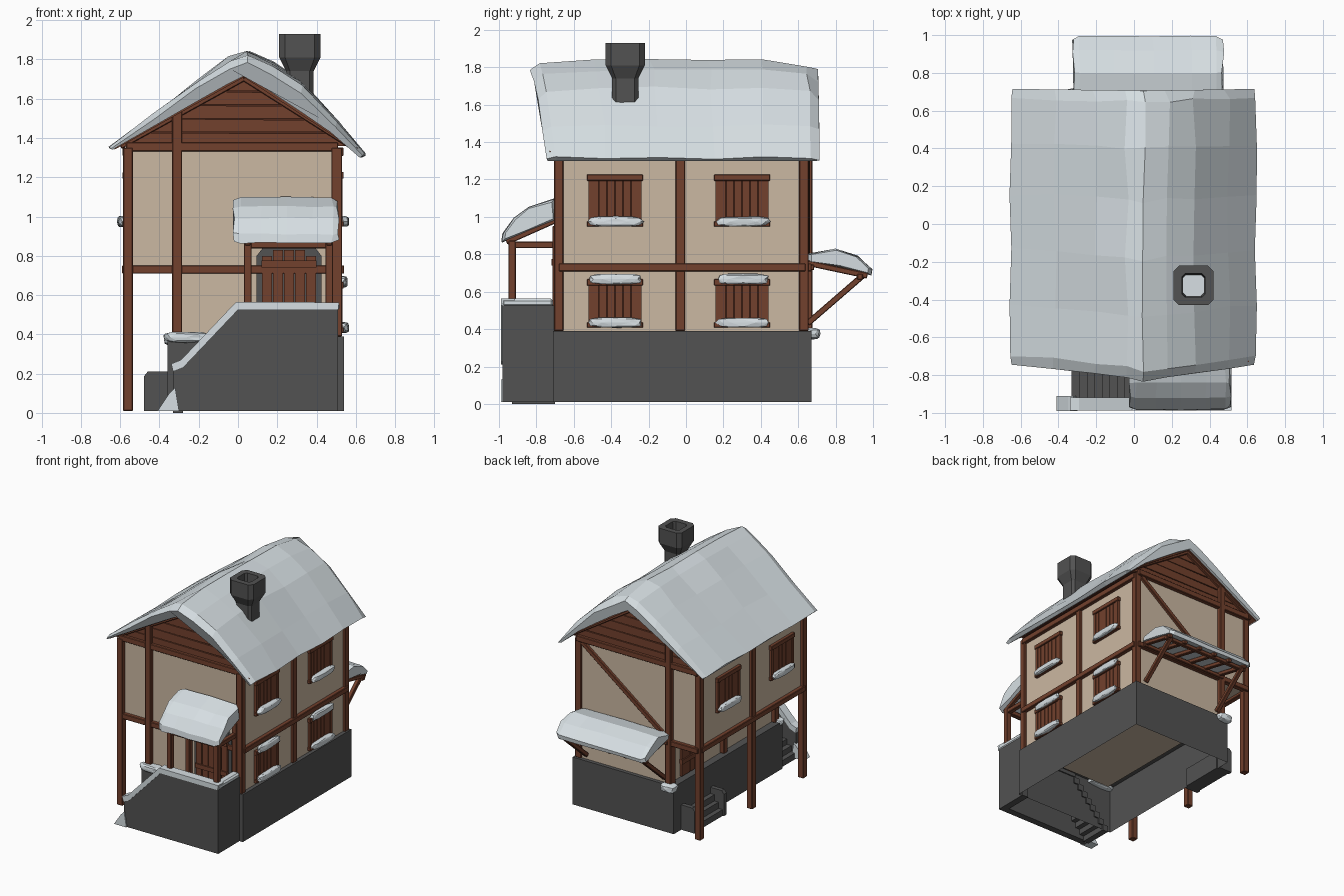
import bpy, bmesh, math, random
from mathutils import Vector, Matrix

random.seed(4)
cube = bpy.data.objects.get("Cube")
if cube:
    bpy.data.objects.remove(cube, do_unlink=True)


def material(name, r, g, b):
    m = bpy.data.materials.new(name)
    m.use_nodes = True
    m.diffuse_color = (r, g, b, 1)
    m.node_tree.nodes["Principled BSDF"].inputs["Base Color"].default_value = (r, g, b, 1)
    return m


WOOD = material("brown wood", .17, .052, .026)
DARK = material("dark wood", .075, .022, .012)
PLASTER = material("beige plaster", .6, .48, .36)
STONE = material("grey stone", .085, .085, .085)
SNOW = material("snow", .68, .74, .77)


def finish(name, bm, mat, bevel=0):
    bmesh.ops.recalc_face_normals(bm, faces=bm.faces)
    me = bpy.data.meshes.new(name)
    bm.to_mesh(me)
    bm.free()
    me.materials.append(mat)
    ob = bpy.data.objects.new(name, me)
    bpy.context.collection.objects.link(ob)
    if bevel:
        mod = ob.modifiers.new("bevel", "BEVEL")
        mod.width, mod.segments = bevel, 1
    return ob


def box(name, x, y, z, mat, bevel=0, bottomless=False):
    bm = bmesh.new()
    bmesh.ops.create_cube(bm, size=1)
    for v in bm.verts:
        v.co = [lo if c < 0 else hi for c, (lo, hi) in zip(v.co, (x, y, z))]
    if bottomless:
        low = min(bm.faces, key=lambda f: f.calc_center_median().z)
        bmesh.ops.delete(bm, geom=[low], context="FACES_ONLY")
    return finish(name, bm, mat, bevel)


def beam(name, a, b, w=.045, mat=WOOD):
    a, b = Vector(a), Vector(b)
    bm = bmesh.new()
    bmesh.ops.create_cube(bm, size=1)
    turn = (b - a).to_track_quat("Z", "Y").to_matrix().to_4x4()
    bm.transform(Matrix.Translation((a + b) / 2) @ turn @ Matrix.Diagonal((w, w, (b - a).length, 1)))
    return finish(name, bm, mat, .004)


def loft(name, rings, mat):
    bm = bmesh.new()
    loops = [[bm.verts.new(p) for p in ring] for ring in rings]
    n = len(loops[0])
    for a, b in zip(loops, loops[1:]):
        for i in range(n):
            j = (i + 1) % n
            bm.faces.new((a[i], a[j], b[j], b[i]))
    bm.faces.new(loops[0])
    bm.faces.new(loops[-1])
    return finish(name, bm, mat)


def prism(name, pts, axis, a, b, mat):
    place = (lambda p, t: (t, *p)) if axis == "x" else (lambda p, t: (p[0], t, p[1]))
    return loft(name, [[place(p, t) for p in pts] for t in (a, b)], mat)


def snow_lump(name, x, y, z):
    # Squarish faceted drift
    bm = bmesh.new()
    bmesh.ops.create_icosphere(bm, subdivisions=2, radius=1)
    for v in bm.verts:
        unit = [math.copysign(abs(c) ** .6, c) * random.uniform(.82, 1) for c in v.co]
        v.co = [(lo + hi) / 2 + u * (hi - lo) / 2 for u, (lo, hi) in zip(unit, (x, y, z))]
    return finish(name, bm, SNOW)


def jit(k):
    return random.uniform(-k, k)


# Stone base, floor underside and plaster storeys
box("stone_base", (-.36, .54), (-.71, .67), (.01, .39), STONE, 0, True)
box("floor_underside", (-.3, .5), (-.66, .63), (.365, .38), PLASTER)
box("lower_storey", (-.3, .51), (-.67, .64), (.38, .74), PLASTER)
box("upper_storey", (-.56, .51), (-.67, .64), (.73, 1.35), PLASTER)

# Timber frame
YS = (-.68, -.03, .63)
for y in YS:
    box("right_post", (.475, .53), (y - .025, y + .025), (.39, 1.35), WOOD, .004)
    box("left_post", (-.585, -.535), (y - .025, y + .025), (.01, 1.35), WOOD, .004)
    box("inner_post", (-.335, -.285), (y - .025, y + .025), (.39, .75), WOOD, .004)
for x, name in ((.52, "right_rail"), (-.57, "left_rail"), (-.31, "inner_rail")):
    beam(name, (x, -.68, .73), (x, .64, .73), .042)
for x, name in ((.515, "right_wall_plate"), (-.565, "left_wall_plate")):
    beam(name, (x, -.68, 1.33), (x, .64, 1.33), .045)
for y, name in ((-.68, "front"), (.65, "back")):
    beam(name + "_rail", (-.57, y, .73), (.51, y, .73), .042)
    beam(name + "_tie_beam", (-.57, y, 1.355), (.51, y, 1.355), .045)
    beam(name + "_tall_post", (-.31, y, .39), (-.31, y, 1.54), .05)
beam("back_brace", (.47, .645, 1.33), (-.28, .645, .76), .035)

# Boarded gables with dark gaps between planks
left_end, top, right_end = (-.6, 1.36), (.03, 1.72), (.58, 1.36)


def gable_span(z):
    t = (z - left_end[1]) / (top[1] - left_end[1])
    return left_end[0] + (top[0] - left_end[0]) * t, right_end[0] + (top[0] - right_end[0]) * t


prism("gable_core", [left_end, right_end, top], "y", -.66, .63, DARK)
for y, s in ((-.66, -1), (.63, 1)):
    for i in range(5):
        z0, z1 = 1.36 + i * .07, 1.36 + i * .07 + .064
        (a, b), (c, d) = gable_span(z0), gable_span(z1)
        tilt = jit(.004)
        prism("gable_board", [(a, z0), (b, z0), (d, z1 + tilt), (c, z1 - tilt)], "y", y, y + s * .018, WOOD)
    for end in (left_end, right_end):
        beam("gable_rafter", (end[0], y + s * .02, end[1]), (top[0], y + s * .02, top[1] - .012), .035)

# Wooden roof deck and thick faceted snow
deck = [(-.63, 1.34), (.03, 1.71), (.61, 1.33), (.61, 1.35), (.03, 1.735), (-.63, 1.36)]
prism("roof_deck", deck, "y", -.73, .68, WOOD)
outer = [(-.655, 1.355), (-.42, 1.53), (-.2, 1.70), (-.04, 1.81), (.05, 1.85),
         (.18, 1.79), (.32, 1.69), (.5, 1.49), (.645, 1.315)]
inner = [(.62, 1.3), (.47, 1.43), (.31, 1.54), (.16, 1.64), (.03, 1.715),
         (-.06, 1.67), (-.22, 1.58), (-.42, 1.465), (-.64, 1.34)]
under = inner[::-1]
rings = []
for k, t in enumerate((0, .035, .22, .42, .62, .8, .965, 1)):
    ring, edge = [], k in (0, 7)
    for i, (x, z) in enumerate(outer):
        u = 1 - abs(i - 4) / 4
        y = (-.745 - .09 * u) * (1 - t) + (.715 - .01 * u) * t
        f = .55 if edge else 1
        sag = (0, .03, .01, 0, .01, .005, .04, 0)[k] * u
        ix, iz = under[i]
        wob = .012 if 0 < i < 8 else .006
        ring.append((ix + (x - ix) * f + jit(wob), y + (0 if edge else jit(.01)),
                     iz + (z - iz) * f - sag + jit(.007)))
    for x, z in inner:
        ring.append((x, (-.74 - .08 * (z - 1.3)) * (1 - t) + .7 * t, z))
    rings.append(ring)
loft("roof_snow", rings, SNOW)

# Hollow flared chimney with clipped corners
bm = bmesh.new()
loops = []
for r, z in ((.07, 1.5), (.07, 1.74), (.105, 1.81), (.105, 1.93), (.062, 1.93), (.055, 1.78)):
    c = r * .72
    ring = [(r, -c), (r, c), (c, r), (-c, r), (-r, c), (-r, -c), (-c, -r), (c, -r)]
    loops.append([bm.verts.new((.315 + x, -.325 + y, z)) for x, y in ring])
for a, b in zip(loops, loops[1:]):
    for i in range(8):
        bm.faces.new((a[i], a[i - 1], b[i - 1], b[i]))
finish("chimney", bm, STONE)
box("chimney_snow", (.26, .37), (-.38, -.27), (1.77, 1.785), SNOW)


# Shuttered windows with snowy sills
def window(x, s, y, z0, z1, capped):
    def span(a, b):
        return tuple(sorted((x + s * a, x + s * b)))
    box("window_back", span(0, .006), (y - .13, y + .13), (z0 + .02, z1 - .01), DARK)
    for i in range(6):
        c = y - .108 + i * .043
        box("shutter_plank", span(0, .016), (c - .019, c + .019), (z0 + .02 + jit(.006), z1 - .02), WOOD)
    for z, h in ((z1 - .015, .017), (z0 + .012, .014)):
        box("window_rail", span(0, .028), (y - .15, y + .15), (z - h, z + h), WOOD, .003)
    for e in (-.13, .13):
        box("window_jamb", span(0, .022), (y + e - .012, y + e + .012), (z0, z1), WOOD)
    snow_lump("sill_snow", span(0, .058), (y - .15, y + .16), (z0 - .005, z0 + .055))
    if capped:
        snow_lump("lintel_snow", span(0, .05), (y - .15, y + .16), (z1 - .03, z1 + .035))


for y in (-.38, .3):
    window(.51, 1, y, .95, 1.225, False)
    window(.51, 1, y, .41, .665, True)
for y in (-.4, .28):
    window(-.56, -1, y, .95, 1.225, False)


# Plank doors
def planks(name, place):
    for i in range(5):
        place(name, i * .056 + .003, i * .056 + .053, .4, .83 - (.03 if i in (0, 4) else 0), .018)
    for z in (.5, .74):
        place(name + "_brace", 0, .28, z, z + .035, .028)


arch = [(.095, .39), (.425, .39), (.425, .8), (.39, .845), (.13, .845), (.095, .8)]
prism("door_surround", arch, "y", -.69, -.66, STONE)
planks("front_door", lambda n, a, b, z0, z1, d: box(n, (.12 + a, .12 + b), (-.69 - d, -.67), (z0, z1), WOOD))
planks("side_door", lambda n, a, b, z0, z1, d:
       box(n, (-.3 - d, -.29), (.23 + a, .23 + b), (z0, min(z1, .7)), WOOD))

# Porch: posts, beams, canopy
for x in (.05, .465):
    box("porch_post", (x - .02, x + .02), (-.95, -.91), (.4, .87), WOOD, .004)
    box("porch_wall_post", (x - .02, x + .02), (-.715, -.675), (.39, .95), WOOD, .004)
    beam("porch_side_beam", (x, -.94, .85), (x, -.68, .85), .035)
    beam("porch_rafter", (x, -.96, .865), (x, -.69, .985), .03)
beam("porch_front_beam", (.03, -.93, .855), (.485, -.93, .855), .035)


def canopy_snow(name, profile, xs, tips):
    cy = sum(p[0] for p in profile) / len(profile)
    cz = sum(p[1] for p in profile) / len(profile)
    rings = []
    for x, f in zip(xs, tips):
        rings.append([(x + jit(.008), cy + (y - cy) * f, cz + (z - cz) * f + jit(.005)) for y, z in profile])
    loft(name, rings, SNOW)


canopy_snow("porch_snow", [(-.985, .865), (-.98, .91), (-.92, .99), (-.84, 1.05), (-.7, 1.095),
                           (-.69, .99), (-.84, .93)],
            (-.02, .01, .12, .25, .38, .48, .51), (.9, 1, 1, 1.02, 1, .99, .88))

# Porch parapet, landing and stairs
rim = [(-.33, .21), (-.28, .23), (.0, .525), (.51, .525)]
prism("front_parapet", [(-.33, .01)] + rim + [(.51, .01)], "y", -.98, -.925, STONE)
box("side_parapet", (.455, .51), (-.98, -.7), (.01, .525), STONE)
box("landing", (-.01, .46), (-.93, -.7), (.36, .4), STONE)
for i in range(8):
    x, z = -.33 + i * .04, .05 + i * .044
    box("front_step", (x, x + .05), (-.93, -.7), (z - .05, z), STONE)
lift = [(x - .01, z + .04) for x, z in rim[:3]] + [(.515, .563)]
prism("parapet_snow", rim + lift[::-1], "y", -.988, -.918, SNOW)
box("side_parapet_snow", (.45, .516), (-.985, -.71), (.52, .563), SNOW, .012)
drift = [(-.41, .01), (-.3, .01), (-.32, .13), (-.35, .1)]
prism("stair_drift", drift, "y", -.99, -.91, SNOW)
snow_lump("front_ledge_snow", (-.39, -.13), (-.75, -.66), (.355, .415))
snow_lump("back_ledge_snow", (-.39, -.25), (.62, .72), (.34, .41))

# Side steps with clipped cheek walls
for i in range(3):
    box("side_step", (-.47 + i * .037, -.35), (.2, .55), (.01 + i * .05, .06 + i * .05), STONE)
cheek = [(-.48, .01), (-.36, .01), (-.36, .21), (-.46, .21), (-.48, .185)]
for y in (.17, .54):
    prism("step_cheek", cheek, "y", y, y + .035, STONE)

# Rear canopy with brackets
for x in (-.27, .43):
    beam("rear_bracket", (x, .65, .43), (x, .95, .69), .032)
for i in range(6):
    x = -.28 + i * .145
    beam("rear_rafter", (x, .64, .755), (x, .97, .685), .03)
for y, z in ((.67, .73), (.93, .68)):
    beam("rear_purlin", (-.31, y, z), (.47, y, z), .03)
canopy_snow("rear_snow", [(.99, .69), (.995, .72), (.92, .79), (.8, .83), (.65, .8), (.65, .765), (.82, .735)],
            (-.32, -.29, -.1, .1, .3, .44, .47), (.9, 1, 1, .99, 1.01, 1, .88))
